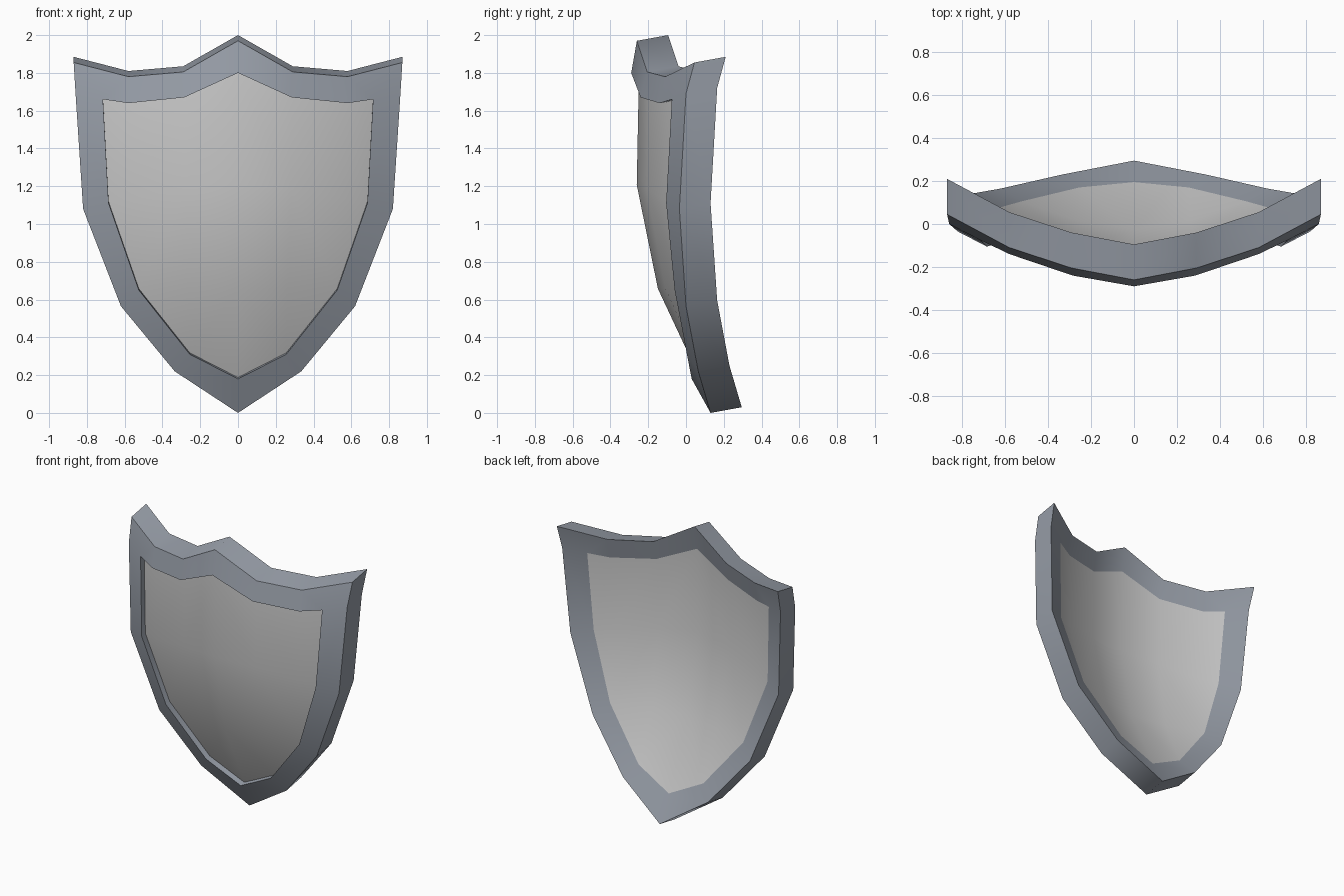
import bpy, bmesh, math
from mathutils import Vector

if "Cube" in bpy.data.objects:
    bpy.data.objects.remove(bpy.data.objects["Cube"])

# Right half of the frame, front side: outer and inner edge, top to tip
OUTER = [(0, -.26, 1.97), (.29, -.205, 1.805), (.58, -.11, 1.78), (.87, .045, 1.855),
         (.86, 0, 1.69), (.82, -.035, 1.08), (.62, 0, .565), (.335, .065, .22), (0, .13, 0)]
INNER = [(0, -.29, 1.80), (.285, -.24, 1.67), (.58, -.14, 1.64), (.715, -.075, 1.66),
         (.685, -.105, 1.11), (.525, -.06, .65), (.255, .005, .31), (0, .03, .18)]
DEPTH = Vector((0, .165, .03))      # tilted thickness of the frame
RECESS = DEPTH * .25                # how far the panel sits behind the frame


def material(name, color):
    m = bpy.data.materials.new(name)
    m.diffuse_color = color
    m.use_nodes = True
    m.node_tree.nodes["Principled BSDF"].inputs["Base Color"].default_value = m.diffuse_color
    return m


def half_object(name, bm, mat=None):
    """Make an object from a right half and mirror it across x = 0."""
    me = bpy.data.meshes.new(name)
    bm.to_mesh(me)
    bm.free()
    ob = bpy.data.objects.new(name, me)
    bpy.context.collection.objects.link(ob)
    if mat:
        me.materials.append(mat)
    bpy.ops.object.select_all(action='DESELECT')
    ob.select_set(True)
    bpy.context.view_layer.objects.active = ob
    bpy.ops.object.shade_smooth_by_angle(angle=math.radians(30))
    mod = ob.modifiers.new("mirror", 'MIRROR')
    mod.use_axis[0] = True
    return ob


# Frame: a four-sided section swept along the outline
bm = bmesh.new()
outer_f = [bm.verts.new(p) for p in OUTER]
outer_b = [bm.verts.new(Vector(p) + DEPTH) for p in OUTER]
inner_f = [bm.verts.new(p) for p in INNER]
inner_b = [bm.verts.new(Vector(p) + DEPTH) for p in INNER]
pair = [0, 1, 2, 3, 3, 4, 5, 6, 7]   # inner point next to each outer point
for i in range(len(OUTER) - 1):
    a, b = pair[i], pair[i + 1]
    bm.faces.new((outer_f[i], outer_f[i + 1], outer_b[i + 1], outer_b[i]))
    for o, n in ((outer_f, inner_f), (outer_b, inner_b)):
        ring = [o[i], o[i + 1], n[b]] + ([n[a]] if a != b else [])
        bm.faces.new(ring)
    if a != b:
        bm.faces.new((inner_f[a], inner_f[b], inner_b[b], inner_b[a]))
bmesh.ops.recalc_face_normals(bm, faces=bm.faces)
half_object("frame", bm, material("dark_steel", (.31, .34, .39, 1)))

# Panel: curved front and back sheets inside the frame
# inner points 0-7, then middle points 8-11
MIDDLE = [(0, -.302, 1.2), (.28, -.25, 1.18), (.56, -.165, 1.13), (.26, -.15, .65), (0, -.19, .65)]
FACES = [(0, 1, 9, 8), (1, 2, 10, 9), (2, 3, 4, 10), (8, 9, 11, 12),
         (9, 10, 5, 11), (10, 4, 5), (12, 11, 6, 7), (11, 5, 6)]
bm = bmesh.new()
for offset, side in ((RECESS, -1), (DEPTH, 1)):
    vs = [bm.verts.new(Vector(p) + offset) for p in INNER + MIDDLE]
    for f in FACES:
        face = bm.faces.new([vs[k] for k in f])
        face.normal_update()
        if face.normal.y * side < 0:
            face.normal_flip()
half_object("panel", bm)
